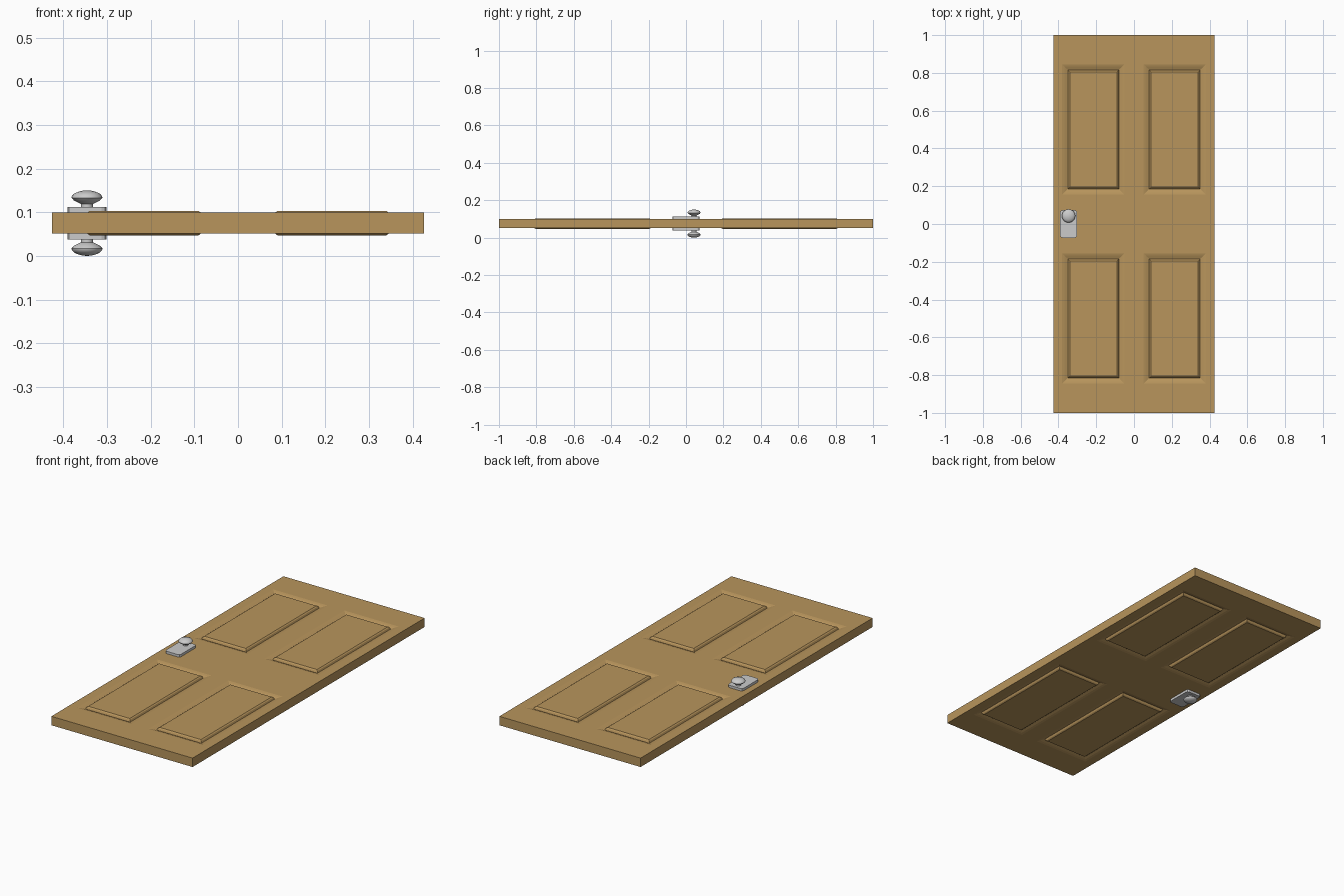
import bpy, bmesh, math

if "Cube" in bpy.data.objects:
    bpy.data.objects.remove(bpy.data.objects["Cube"])

MID = 0.075          # middle plane of the door
HX, HY, HT = 0.426, 1.0, 0.0243
KX, KY = -0.346, 0.043


def finish(name, bm, mat=None, smooth=False, weld=False):
    me = bpy.data.meshes.new(name)
    bmesh.ops.recalc_face_normals(bm, faces=bm.faces)
    bm.to_mesh(me)
    bm.free()
    ob = bpy.data.objects.new(name, me)
    bpy.context.collection.objects.link(ob)
    ob.location.z = MID
    if mat:
        me.materials.append(mat)
    # both faces of the door are alike
    m = ob.modifiers.new("both_sides", 'MIRROR')
    m.use_axis = (False, False, True)
    m.use_mirror_merge = weld
    m.merge_threshold = 0.0001
    if smooth:
        bpy.context.view_layer.objects.active = ob
        ob.select_set(True)
        bpy.ops.object.shade_smooth_by_angle(angle=math.radians(35))
        ob.select_set(False)
    return ob


wood = bpy.data.materials.new("wood")
wood.diffuse_color = (0.48, 0.30, 0.107, 1)
wood.use_nodes = True
wood.node_tree.nodes["Principled BSDF"].inputs["Base Color"].default_value = wood.diffuse_color

# door slab: upper half with four panel openings
bm = bmesh.new()
xs = [-HX, -0.38, -0.05, 0.05, 0.38, HX]
ys = [-HY, -0.845, -0.155, 0.155, 0.845, HY]
grid = [[bm.verts.new((x, y, HT)) for y in ys] for x in xs]
panels = []
for i in range(5):
    for j in range(5):
        f = bm.faces.new((grid[i][j], grid[i+1][j], grid[i+1][j+1], grid[i][j+1]))
        if i in (1, 3) and j in (1, 3):
            panels.append(f)
bm.normal_update()
rim = [e for e in bm.edges if e.is_boundary]

# moulding: slope into a groove, then up to the raised panel
for width, depth in ((0.012, -0.003), (0.018, -0.007), (0.004, 0.009), (0.006, 0.0045)):
    bmesh.ops.inset_individual(bm, faces=panels, thickness=width, depth=depth,
                               use_even_offset=True)
    bm.normal_update()

# slab edges down to the middle plane
new = bmesh.ops.extrude_edge_only(bm, edges=rim)['geom']
for v in new:
    if isinstance(v, bmesh.types.BMVert):
        v.co.z = 0
finish("door_slab", bm, wood, weld=True)

# lock plate with clipped corners
bm = bmesh.new()
c, px, py, z0, z1 = 0.012, 0.045, 0.073, HT - 0.002, 0.0375
outline = []
for sx, sy in ((1, 1), (-1, 1), (-1, -1), (1, -1)):
    pts = [(sx * px, sy * (py - c)),
           (sx * (px - 0.3 * c), sy * (py - 0.3 * c)),
           (sx * (px - c), sy * py)]
    outline += pts if sx * sy > 0 else pts[::-1]
f = bm.faces.new([bm.verts.new((KX + x, y, z0)) for x, y in outline])
ext = bmesh.ops.extrude_face_region(bm, geom=[f])['geom']
for v in ext:
    if isinstance(v, bmesh.types.BMVert):
        v.co.z = z1
if not f.is_valid or len(bm.faces) < 14:
    bm.faces.new([v for v in bm.verts if v.co.z < z1 - 1e-5])
finish("lock_plate", bm)

# knob: turned stem and flattened round grip
bm = bmesh.new()
prof = [(0.014, 0.035), (0.014, 0.044), (0.020, 0.047), (0.030, 0.052), (0.0355, 0.058),
        (0.0345, 0.062), (0.029, 0.068), (0.019, 0.072), (0.009, 0.0745), (0.0, 0.075)]
vs = [bm.verts.new((KX + r, KY, z)) for r, z in prof]
es = [bm.edges.new(p) for p in zip(vs, vs[1:])]
bmesh.ops.spin(bm, geom=vs + es, cent=(KX, KY, 0), axis=(0, 0, 1),
               angle=2 * math.pi, steps=24, use_duplicate=False)
bmesh.ops.remove_doubles(bm, verts=bm.verts, dist=0.00005)
finish("door_knob", bm, smooth=True)
